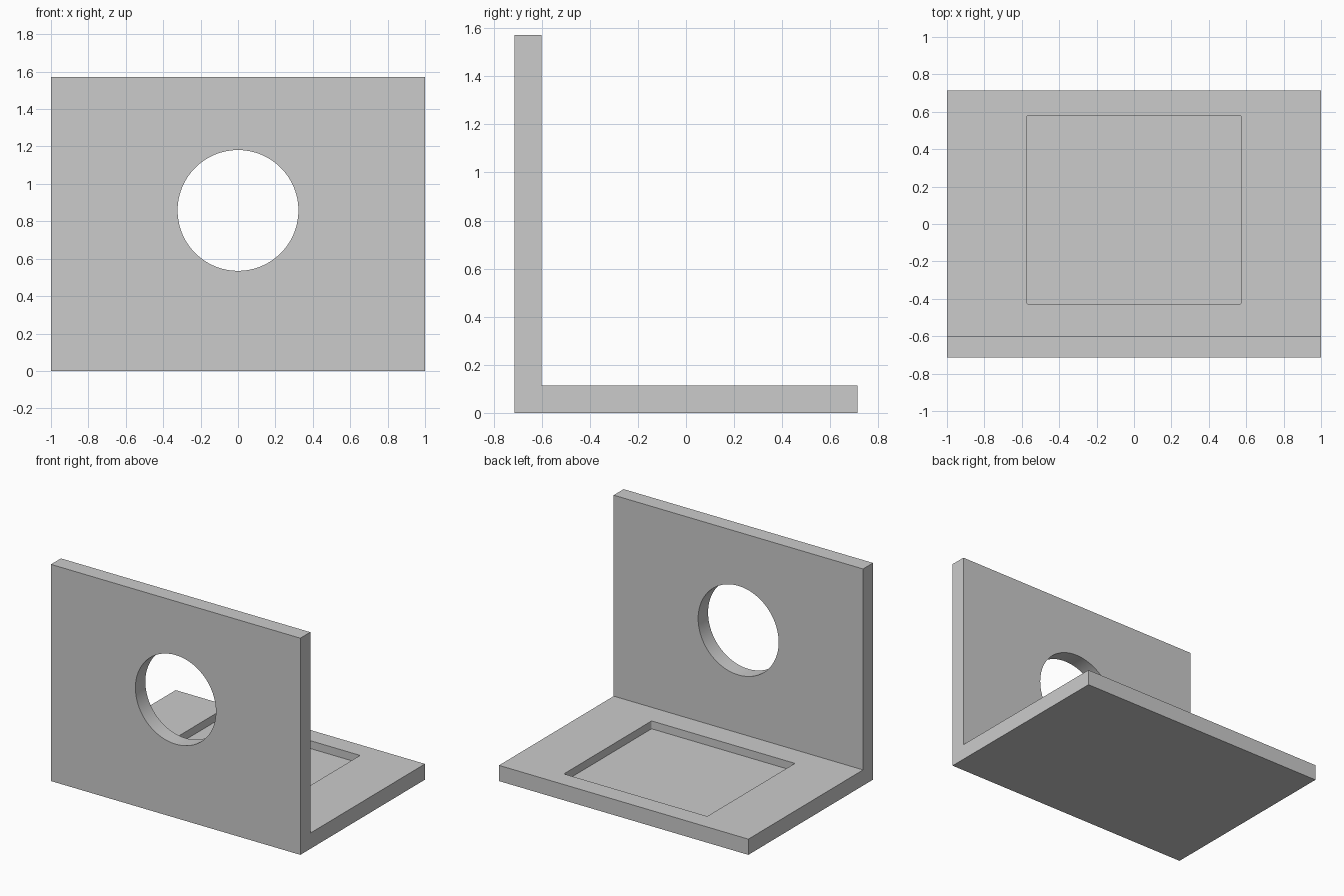
import bpy
import bmesh
import math
from mathutils import Matrix, Vector

default = bpy.data.objects.get("Cube")
if default:
    bpy.data.objects.remove(default, do_unlink=True)

# Main dimensions
HALF_W, HALF_D, HEIGHT, THICK = 1.0, 0.714, 1.571, 0.114
HOLE_R, HOLE_Z = 0.323, 0.858
POCKET_X, POCKET_FRONT, POCKET_BACK, POCKET_DEPTH = 0.575, -0.427, 0.578, 0.057

grey = bpy.data.materials.new("plain_grey")
grey.use_nodes = True
colour = (0.6, 0.6, 0.6, 1)
grey.diffuse_color = colour
grey.node_tree.nodes["Principled BSDF"].inputs["Base Color"].default_value = colour


def add_object(name, bm):
    bmesh.ops.recalc_face_normals(bm, faces=bm.faces)
    mesh = bpy.data.meshes.new(name)
    bm.to_mesh(mesh)
    bm.free()
    mesh.materials.append(grey)
    obj = bpy.data.objects.new(name, mesh)
    bpy.context.collection.objects.link(obj)
    return obj


def cut(target, cutter):
    cutter.hide_render = True
    mod = target.modifiers.new(cutter.name, "BOOLEAN")
    mod.operation = "DIFFERENCE"
    mod.solver = "EXACT"
    mod.object = cutter
    bpy.context.view_layer.objects.active = target
    bpy.ops.object.modifier_apply(modifier=mod.name)
    bpy.data.objects.remove(cutter, do_unlink=True)


# L-shaped bracket: side profile extruded across the width
inner = THICK - HALF_D
profile = [(-HALF_D, 0), (HALF_D, 0), (HALF_D, THICK),
           (inner, THICK), (inner, HEIGHT), (-HALF_D, HEIGHT)]
bm = bmesh.new()
side = bm.faces.new([bm.verts.new((-HALF_W, y, z)) for y, z in profile])
swept = bmesh.ops.extrude_face_region(bm, geom=[side])["geom"]
bmesh.ops.translate(bm, vec=Vector((2 * HALF_W, 0, 0)),
                    verts=[v for v in swept if isinstance(v, bmesh.types.BMVert)])
bracket = add_object("angle_bracket", bm)

# Round hole through the upright plate
bm = bmesh.new()
bmesh.ops.create_cone(bm, cap_ends=True, segments=96, radius1=HOLE_R, radius2=HOLE_R,
                      depth=3 * THICK,
                      matrix=Matrix.Translation((0, THICK / 2 - HALF_D, HOLE_Z))
                      @ Matrix.Rotation(math.pi / 2, 4, "X"))
cut(bracket, add_object("hole_cutter", bm))

# Shallow pocket in the base plate, with slightly rounded corners
bm = bmesh.new()
size = Vector((2 * POCKET_X, POCKET_BACK - POCKET_FRONT, 2 * POCKET_DEPTH))
bmesh.ops.create_cube(bm, size=1)
bmesh.ops.scale(bm, vec=size, verts=bm.verts)
bmesh.ops.translate(bm, vec=(0, (POCKET_BACK + POCKET_FRONT) / 2, THICK), verts=bm.verts)
uprights = [e for e in bm.edges if abs(e.verts[0].co.z - e.verts[1].co.z) > 0.01]
bmesh.ops.bevel(bm, geom=uprights, offset=0.008, segments=3, profile=0.5, affect="EDGES")
cut(bracket, add_object("pocket_cutter", bm))

# Smooth hole wall, crisp plate edges
bpy.ops.object.select_all(action="DESELECT")
bracket.select_set(True)
bpy.context.view_layer.objects.active = bracket
bpy.ops.object.shade_smooth_by_angle(angle=math.radians(30))
